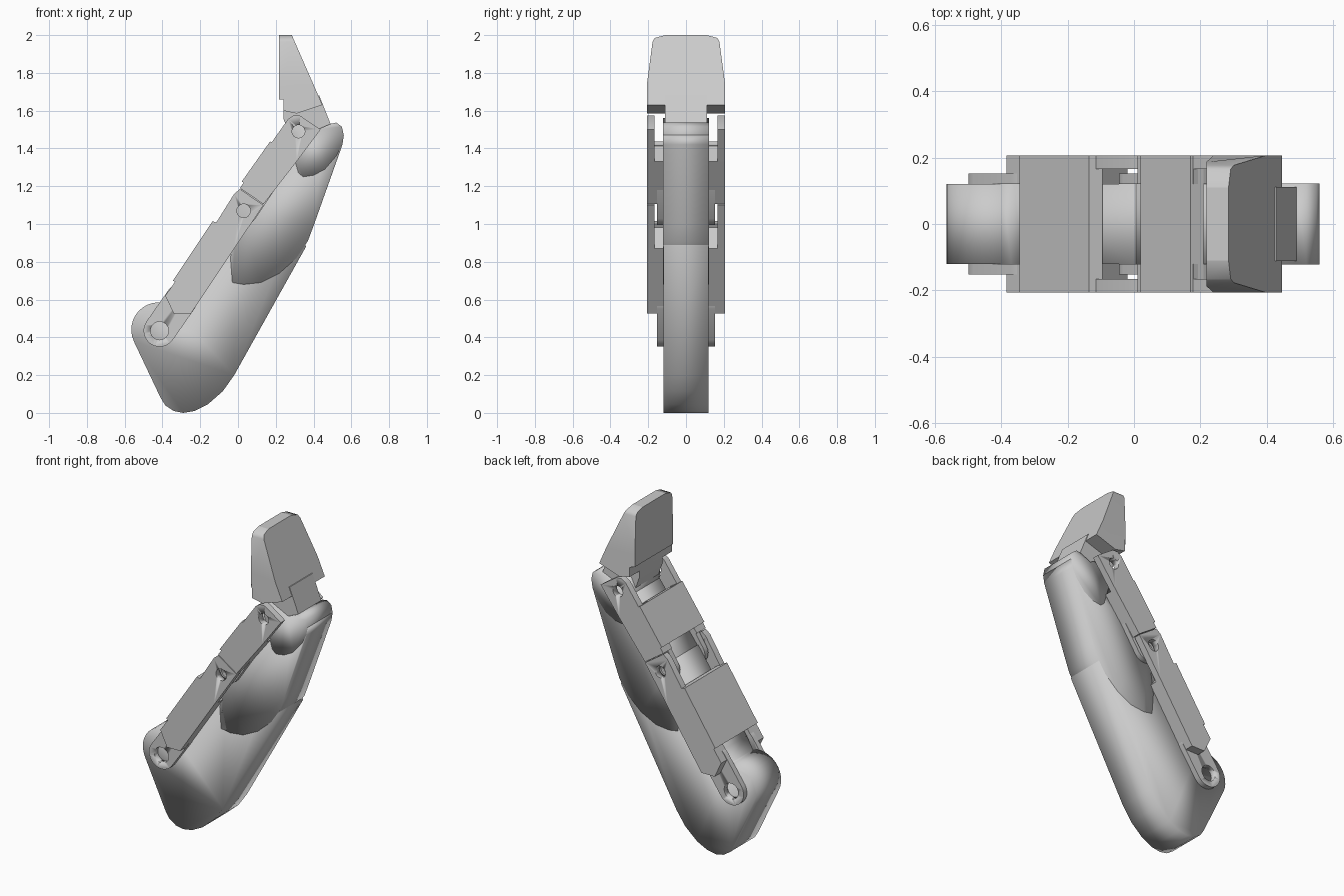
import bpy, bmesh
from math import cos, sin, radians, pi
from mathutils import Vector

if "Cube" in bpy.data.objects:
    bpy.data.objects.remove(bpy.data.objects["Cube"])

grey = bpy.data.materials.new("plain grey")
grey.use_nodes = True
COLOUR = (0.6, 0.6, 0.6, 1)
grey.diffuse_color = COLOUR
grey.node_tree.nodes["Principled BSDF"].inputs["Base Color"].default_value = COLOUR


def arc(cx, cz, r, start, end, n=12):
    """Points along a circle in the xz plane, angles in degrees."""
    steps = [radians(start + (end - start) * i / n) for i in range(n + 1)]
    return [(cx + r * cos(a), cz + r * sin(a)) for a in steps]


def stadium(a, b, r):
    """Rounded bar outline from point a to point b."""
    d = Vector(b) - Vector(a)
    heading = Vector((1, 0)).angle_signed(d) * -180 / pi
    return arc(*a, r, heading + 90, heading + 270) + arc(*b, r, heading - 90, heading + 90)


def prism(name, outline, y0, y1, angle=35, mirror=False, cuts=()):
    """Extrude an xz outline from y0 to y1, optionally mirrored across y."""
    bm = bmesh.new()
    face = bm.faces.new([bm.verts.new((x, y0, z)) for x, z in outline])
    out = bmesh.ops.extrude_face_region(bm, geom=[face])
    for v in out["geom"]:
        if isinstance(v, bmesh.types.BMVert):
            v.co.y = y1
    for z in cuts:
        bmesh.ops.bisect_plane(bm, geom=bm.verts[:] + bm.edges[:] + bm.faces[:],
                               plane_co=(0, 0, z), plane_no=(0, 0, 1))
    bmesh.ops.recalc_face_normals(bm, faces=bm.faces)
    mesh = bpy.data.meshes.new(name)
    bm.to_mesh(mesh)
    bm.free()
    mesh.materials.append(grey)
    ob = bpy.data.objects.new(name, mesh)
    bpy.context.collection.objects.link(ob)
    bpy.ops.object.select_all(action='DESELECT')
    ob.select_set(True)
    bpy.context.view_layer.objects.active = ob
    bpy.ops.object.shade_smooth_by_angle(angle=radians(angle))
    if mirror:
        mod = ob.modifiers.new("both sides", 'MIRROR')
        mod.use_axis = (False, True, False)
    return ob


def drill(ob, centre, r):
    """Cut a pin hole through a plate along y."""
    cutter = prism("hole_cutter", arc(*centre, r, 0, 345, 23), 0.1, 0.3)
    mod = ob.modifiers.new("pin hole", 'BOOLEAN')
    mod.operation, mod.object, mod.solver = 'DIFFERENCE', cutter, 'EXACT'
    bpy.context.view_layer.objects.active = ob
    bpy.ops.object.modifier_move_to_index(modifier=mod.name, index=0)
    bpy.ops.object.modifier_apply(modifier=mod.name)
    bpy.data.objects.remove(cutter)


HALF = 0.12      # half width of the finger core
WIDE = 0.207     # half width over the side links
BASE, MIDDLE, END = (-0.415, 0.435), (0.03, 1.07), (0.32, 1.49)

# Finger core: base knuckle, long pad, and the two upper pad segments
lower_pad = arc(-0.42, 0.44, 0.145, 70, 205) + [
    (-0.41, 0.08), (-0.385, 0.04), (-0.34, 0.01), (-0.29, 0), (-0.23, 0.01),
    (-0.16, 0.045), (-0.08, 0.115), (-0.02, 0.2), (0.36, 0.88),
    (0.3, 1.0), (0.1, 1.1), (0.0, 1.12), (-0.33, 0.65)]
prism("lower_pad", lower_pad, -HALF, HALF, 180)

middle_pad = [(-0.04, 0.82), (-0.03, 0.69), (0.03, 0.68), (0.12, 0.69), (0.22, 0.74),
              (0.31, 0.82), (0.37, 0.91), (0.4, 0.99), (0.553, 1.42), (0.56, 1.47),
              (0.45, 1.44), (0.27, 1.47), (0.0, 1.11)]
prism("middle_pad", middle_pad, -HALF - 0.001, HALF + 0.001, 180)

end_knuckle = [(0.3, 1.34), (0.32, 1.27), (0.345, 1.25), (0.4, 1.258), (0.46, 1.29),
               (0.52, 1.36), (0.55, 1.42), (0.56, 1.47), (0.55, 1.515), (0.52, 1.537),
               (0.49, 1.53), (0.42, 1.5), (0.3, 1.56), (0.26, 1.48)]
prism("end_knuckle", end_knuckle, -HALF - 0.002, HALF + 0.002, 180)

neck = [(0.24, 1.7), (0.24, 1.56), (0.29, 1.42), (0.42, 1.42), (0.49, 1.53), (0.43, 1.68)]
prism("tip_neck", neck, -0.112, 0.112, 40)

# Fingertip, narrowing towards its end and its flat side
tip_outline = [(0.218, 1.66), (0.218, 2), (0.285, 2), (0.447, 1.63), (0.31, 1.585),
               (0.24, 1.6), (0.24, 1.66)]
tip = prism("fingertip", tip_outline, -1, 1, 30, cuts=(1.74, 1.965, 1.985))
for v in tip.data.vertices:
    z = v.co.z
    if z < 1.75:
        w = WIDE
    elif z < 1.97:
        w = 0.177
    else:
        w = 0.165 if z < 1.99 else 0.11
    v.co.y *= w - (0.02 if v.co.x < 0.23 and z < 1.75 else 0)

# Side links: inner lug at the lower pin, full plate, outer lug at the upper pin
links = [
    ("lower_link", BASE, 0.085, 0.048, (-0.3, 0.6), MIDDLE, 0.036,
     [(-0.385, 0.62), (-0.34, 0.525), (-0.25, 0.525), (-0.02, 0.87), (-0.12, 1.0)],
     [(-0.12, 1.0), (-0.02, 0.87), (0.135, 1.1), (0.01, 1.185), (-0.02, 1.16)]),
    ("upper_link", MIDDLE, 0.075, 0.036, (0.13, 1.22), END, 0.034,
     [(0.01, 1.19), (0.135, 1.105), (0.31, 1.33), (0.18, 1.435)],
     [(0.18, 1.435), (0.31, 1.33), (0.437, 1.5), (0.33, 1.573), (0.295, 1.575),
      (0.265, 1.555)]),
]
for name, low, r, hole, inner_end, high, top_hole, plate, outer in links:
    lug = prism(name + "_inner_lug", stadium(low, inner_end, r), HALF, 0.153, 40, True)
    drill(lug, low, hole)
    prism(name + "_plate", plate, HALF, WIDE, 40, True)
    lug = prism(name + "_outer_lug", outer, 0.166, WIDE, 40, True)
    drill(lug, high, top_hole)

# Back guards bridging each pair of links
for name, outline in (
        ("lower_guard", [(-0.345, 0.7), (-0.3, 0.675), (-0.095, 1.0), (-0.135, 1.015)]),
        ("upper_guard", [(0.02, 1.225), (0.06, 1.2), (0.21, 1.415), (0.17, 1.437)])):
    prism(name, outline, -WIDE, WIDE)
